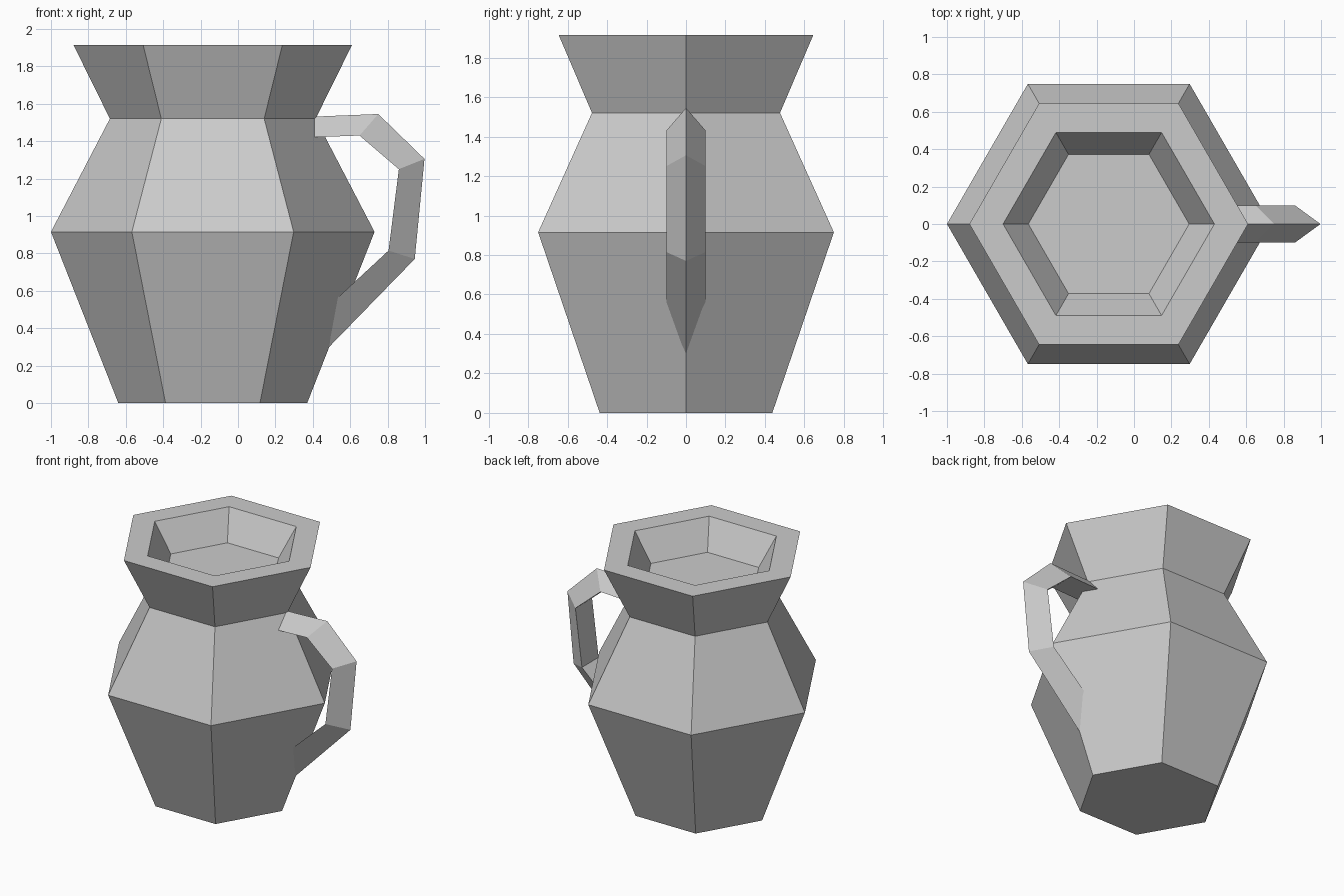
import bpy, bmesh
from math import cos, sin, pi

if "Cube" in bpy.data.objects:
    bpy.data.objects.remove(bpy.data.objects["Cube"])


def loft(name, rings):
    """Skin consecutive closed rings of points and cap both ends."""
    bm = bmesh.new()
    loops = [[bm.verts.new(p) for p in ring] for ring in rings]
    n = len(loops[0])
    for a, b in zip(loops, loops[1:]):
        for i in range(n):
            j = (i + 1) % n
            bm.faces.new((a[i], a[j], b[j], b[i]))
    bm.faces.new(loops[0])
    bm.faces.new(loops[-1])
    bmesh.ops.recalc_face_normals(bm, faces=bm.faces)
    mesh = bpy.data.meshes.new(name)
    bm.to_mesh(mesh)
    bm.free()
    obj = bpy.data.objects.new(name, mesh)
    bpy.context.collection.objects.link(obj)
    return obj


# Six-sided jug body: (radius, height) from the base, over the rim, to the recess floor
profile = [(0.505, 0), (0.865, 0.915), (0.55, 1.52), (0.745, 1.915),
           (0.565, 1.915), (0.43, 1.703)]
loft("jug_body", [[(-0.135 + r * cos(k * pi / 3), r * sin(k * pi / 3), z)
                   for k in range(6)] for r, z in profile])

# Handle: triangular section, outer ridge at y = 0 and a flat inner face
ridge = [(0.38, 1.53), (0.75, 1.545), (0.997, 1.305), (0.945, 0.77), (0.40, 0.21)]
inner = [(0.38, 1.42), (0.65, 1.43), (0.86, 1.25), (0.805, 0.815), (0.45, 0.486)]
half_width = 0.1
loft("handle", [[(ox, 0, oz), (ix, half_width, iz), (ix, -half_width, iz)]
                for (ox, oz), (ix, iz) in zip(ridge, inner)])
